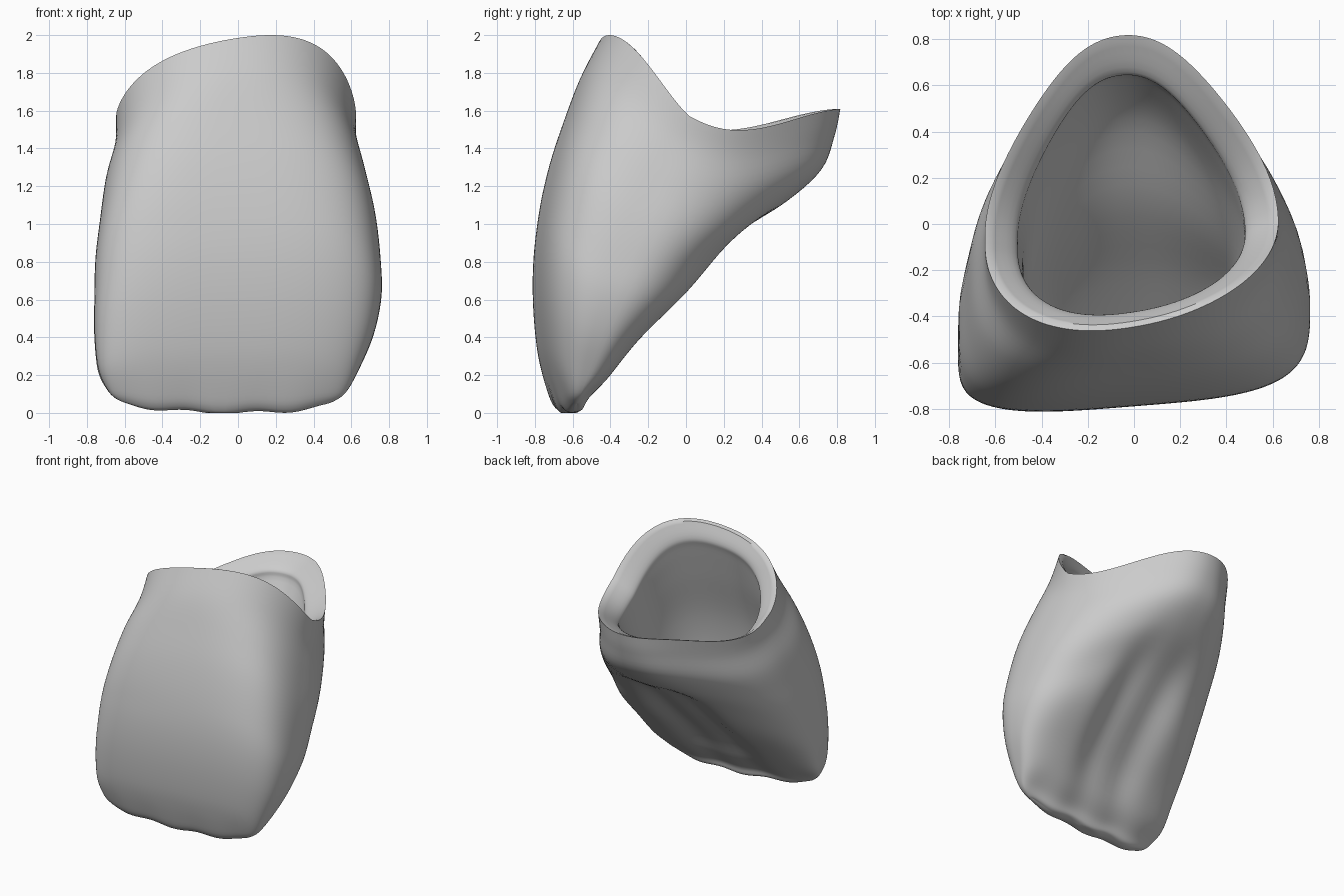
import bpy, bmesh
from math import sin, cos, pi, exp, radians

old = bpy.data.objects.get("Cube")
if old:
    bpy.data.objects.remove(old, do_unlink=True)

COLUMNS = 128
STEPS = 5

# Loops: front z, side z, back z, half width, centre x, side y, front y, back y,
# front squareness, back taper, back hollow
OUTER = [
    (1.985, 1.57, 1.61, .635, -.01, -.03, -.445, .82, .93, .25, 0),
    (1.79, 1.42, 1.47, .64, -.01, -.07, -.545, .79, .85, .27, 0),
    (1.57, 1.23, 1.29, .69, -.01, -.15, -.625, .72, .72, .3, 0),
    (1.33, 1.02, 1.12, .73, 0, -.25, -.7, .55, .62, .32, .02),
    (1.08, .81, .92, .755, 0, -.35, -.755, .32, .58, .28, .11),
    (.83, .62, .66, .76, 0, -.43, -.785, .08, .56, .18, .15),
    (.57, .42, .4, .74, -.02, -.5, -.785, -.21, .56, .1, .11),
    (.3, .23, .2, .69, -.05, -.56, -.755, -.4, .58, 0, .05),
    (.11, .11, .1, .63, -.06, -.6, -.7, -.52, .65, 0, .02),
    (.045, .06, .045, .57, -.07, -.615, -.665, -.56, .8, 0, 0),
    (.03, .05, .03, .52, -.07, -.615, -.63, -.6, .9, 0, 0),
]
INNER = [
    (1.975, 1.56, 1.6, .605, -.01, -.035, -.42, .79, .93, .25, 0),
    (1.87, 1.47, 1.53, .505, -.01, -.06, -.38, .66, .9, .25, 0),
    (1.79, 1.4, 1.45, .49, -.01, -.08, -.4, .63, .88, .25, 0),
    (1.55, 1.22, 1.2, .48, 0, -.14, -.47, .46, .85, .3, 0),
    (1.18, .94, .93, .47, 0, -.27, -.58, .1, .8, .3, 0),
    (.82, .65, .64, .42, 0, -.4, -.63, -.2, .8, .2, 0),
    (.58, .46, .44, .27, 0, -.5, -.61, -.42, .9, .1, 0),
]


def smooth_rows(rows):
    """Catmull-Rom interpolation between the loops."""
    out = []
    last = len(rows) - 1
    for i in range(last):
        quad = list(zip(rows[max(i - 1, 0)], rows[i], rows[i + 1],
                        rows[min(i + 2, last)]))
        for j in range(STEPS):
            t = j / STEPS
            out.append([b + t * (c - a) / 2
                        + t * t * (a - 2.5 * b + 2 * c - d / 2)
                        + t ** 3 * (1.5 * (b - c) + (d - a) / 2)
                        for a, b, c, d in quad])
    return out + [list(rows[-1])]


def power(v, e):
    return abs(v) ** e * (1 if v >= 0 else -1)


def loop_point(row, angle):
    zf, zs, zb, w, xc, ys, yf, yb, square, taper, hollow = row
    c, s = cos(angle), sin(angle)
    front = max(-s, 0)
    if s < 0:
        # Squared front, rising to its highest point
        x = w * power(c, square)
        y = ys + (yf - ys) * front ** square
        ease = .25 * front * (1 - front) * (1 - 2 * front)
        z = zs + (zf - zs) * (front - ease)
    else:
        # Tapering rounded back, dipping just behind the sides
        e = (1 + square) / 2
        x = w * power(c, e) * (1 - taper * s * s * (3 - 2 * s)) - .04 * s
        y = ys + (yb - ys) * s ** e
        y -= hollow * s * s * exp(-(x / .36) ** 2) * (1 - .15 * cos(16 * x))
        z = zs + (zb - zs) * s - 1.4 * (zf - zs) * s * (1 - s) ** 2
    x += xc
    # Slight twist, stronger towards the rim
    upper = max(zf - 1, 0)
    y += x * (.08 + .08 * front * upper)
    z += .16 * x * front * upper
    # Slightly worn, wavy biting edge
    z += max(0, 1 - z / .25) * (.01 * sin(17 * x) + .1 * x * x - .035)
    return x, y, max(z, 0)


def build_shell(name, material):
    bm = bmesh.new()
    rows = smooth_rows(INNER)[::-1] + smooth_rows(OUTER)
    loops = [[bm.verts.new(loop_point(r, 2 * pi * i / COLUMNS))
              for i in range(COLUMNS)] for r in rows]
    for a, b in zip(loops, loops[1:]):
        for i in range(COLUMNS):
            j = (i + 1) % COLUMNS
            bm.faces.new((a[i], a[j], b[j], b[i]))
    # Close the cavity floor and the biting edge with strips from front to back
    half = COLUMNS // 2
    for loop in (loops[0], loops[-1]):
        bm.faces.new((loop[0], loop[1], loop[-1]))
        bm.faces.new((loop[half - 1], loop[half], loop[half + 1]))
        for i in range(1, half - 1):
            bm.faces.new((loop[i], loop[i + 1], loop[-i - 1], loop[-i]))
    bmesh.ops.recalc_face_normals(bm, faces=bm.faces)
    mesh = bpy.data.meshes.new(name)
    bm.to_mesh(mesh)
    bm.free()
    mesh.materials.append(material)
    obj = bpy.data.objects.new(name, mesh)
    bpy.context.collection.objects.link(obj)
    return obj


grey = bpy.data.materials.new("plain grey")
grey.use_nodes = True
colour = (.6, .6, .6, 1)
grey.diffuse_color = colour
grey.node_tree.nodes["Principled BSDF"].inputs["Base Color"].default_value = colour

crown = build_shell("tooth_crown_shell", grey)
bpy.ops.object.select_all(action='DESELECT')
crown.select_set(True)
bpy.context.view_layer.objects.active = crown
bpy.ops.object.shade_smooth_by_angle(angle=radians(40))
